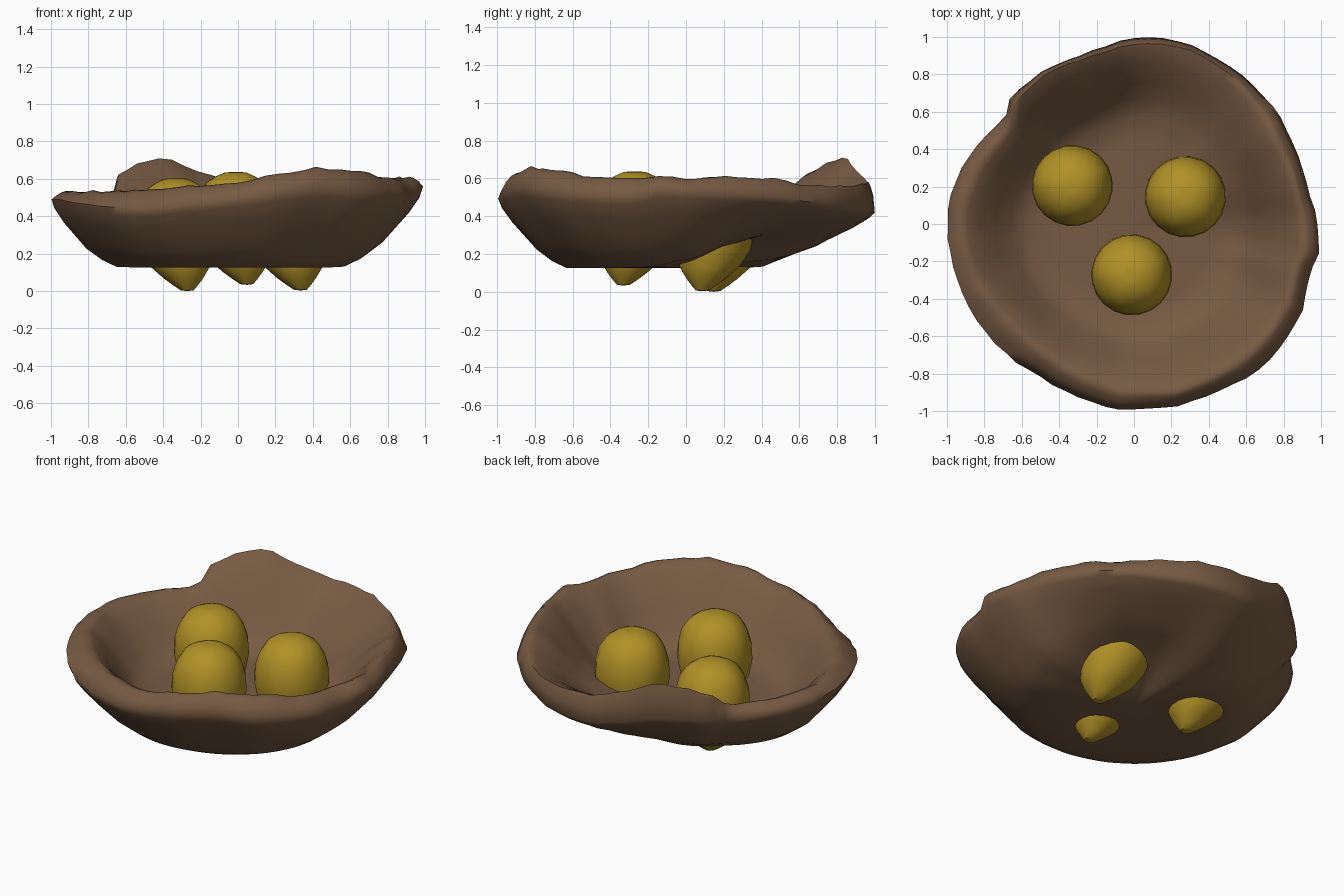
import bpy, bmesh, math, random

if "Cube" in bpy.data.objects:
    bpy.data.objects.remove(bpy.data.objects["Cube"])
random.seed(4)

def material(name, color):
    m = bpy.data.materials.new(name)
    m.diffuse_color = (*color, 1)
    m.use_nodes = True
    m.node_tree.nodes["Principled BSDF"].inputs["Base Color"].default_value = m.diffuse_color
    return m

brown = material("bark brown", (0.185, 0.104, 0.056))
gold = material("golden yellow", (0.44, 0.285, 0.02))

def lookup(table, a):
    """Smooth periodic interpolation of (angle, values...) rows."""
    rows = table + [(table[0][0] + 360, *table[0][1:])]
    for p, q in zip(rows, rows[1:]):
        if p[0] <= a <= q[0]:
            t = (a - p[0]) / (q[0] - p[0])
            t = 0.5 * t + 0.5 * t * t * (3 - 2 * t)
            return [u + (v - u) * t for u, v in zip(p[1:], q[1:])]

def finish(name, bm, mat, angle):
    bmesh.ops.recalc_face_normals(bm, faces=bm.faces)
    me = bpy.data.meshes.new(name)
    bm.to_mesh(me)
    bm.free()
    ob = bpy.data.objects.new(name, me)
    bpy.context.collection.objects.link(ob)
    me.materials.append(mat)
    bpy.ops.object.select_all(action='DESELECT')
    bpy.context.view_layer.objects.active = ob
    ob.select_set(True)
    bpy.ops.object.shade_smooth_by_angle(angle=math.radians(angle))
    return ob

def skin(bm, first, rings, last):
    """Bridge closed rings of points and cap both ends with fans."""
    vs = [[bm.verts.new(p) for p in r] for r in rings]
    n = len(vs[0])
    a, b = bm.verts.new(first), bm.verts.new(last)
    for j in range(n):
        k = (j + 1) % n
        bm.faces.new((a, vs[0][j], vs[0][k]))
        bm.faces.new((b, vs[-1][k], vs[-1][j]))
        for r, s in zip(vs, vs[1:]):
            bm.faces.new((r[j], s[j], s[k], r[k]))

# Bowl rim: angle, outer radius, crest height, height of the outer edge, crest radius as a fraction
RIM = [(0, .985, .60, .54, .93), (15, .95, .61, .52, .93), (30, .96, .60, .50, .92),
       (45, .975, .56, .47, .94), (60, .99, .56, .44, .96), (75, 1.0, .57, .42, .97),
       (90, .99, .58, .42, .97), (105, .95, .65, .46, .97), (115, .945, .715, .50, .98),
       (125, .94, .69, .50, .98), (135, .94, .62, .48, .97), (141, .89, .53, .46, .95),
       (150, .93, .53, .47, .92), (165, .98, .53, .48, .92), (180, 1.0, .53, .49, .93),
       (195, 1.0, .53, .49, .90), (210, .99, .535, .47, .87), (225, .975, .54, .45, .86),
       (240, .965, .55, .44, .87), (255, .975, .56, .47, .89), (270, .99, .58, .50, .91),
       (285, 1.0, .63, .54, .92), (297, 1.0, .66, .56, .92), (315, 1.02, .64, .54, .91),
       (330, 1.02, .60, .52, .91), (345, .97, .60, .51, .92), (350, 1.0, .61, .56, .93)]
# Bowl base edge: angle, radius, height (pushed up at the back right)
BASE = [(0, .60, .17), (25, .52, .25), (45, .48, .28), (70, .45, .26), (95, .45, .17),
        (130, .50, .13), (180, .65, .13), (225, .63, .125), (270, .63, .125),
        (315, .62, .125), (340, .60, .13)]
# Outer wall: fraction out from base to edge, fraction up
OUTER = [(.0, .0), (.22, .10), (.45, .27), (.80, .66), (.95, .87), (1.0, 1.0)]
# Inner wall: fraction from floor edge to crest, fraction up
INNER = [(.9, .95), (.72, .79), (.48, .50), (.26, .22), (.0, .0)]

def build_bowl():
    n = 80
    rings = [[] for _ in range(4 + len(OUTER) + 3 + len(INNER))]
    for j in range(n):
        a = 360 * j / n
        t = math.radians(a)
        R, H, E, c = lookup(RIM, a)
        rb, zb = lookup(BASE, a)
        R += random.uniform(-.005, .005)
        H += random.uniform(-.006, .006)
        pts = [(rb * f, .127 + (zb - .127) * f) for f in (.35, .7)]
        for f, h in OUTER:
            pts.append((rb + (R - rb) * f, zb + (E - zb) * h))
        # rounded lip
        pts += [(R * (.6 + .4 * c + .004), E + (H - E) * .55),
                (R * (.3 + .7 * c), E + (H - E) * .87), (R * c, H)]
        # inner wall down to the floor
        ri, zi = .57 * R, max(zb + .07, .225)
        for f, h in INNER:
            pts.append((ri + (R * c - ri) * f, zi + (H - zi) * h))
        pts += [(ri * f, .215 + (zi - .215) * f) for f in (.75, .38)]
        for i, (r, z) in enumerate(pts):
            if 3 < i < 14:                               # soft hand-shaped dents
                r += .007 * math.sin(5 * t + i * .5) * math.sin(3 * t + 1)
            rings[i].append((r * math.cos(t), r * math.sin(t), z))
    bm = bmesh.new()
    skin(bm, (0, 0, .127), rings, (0, 0, .215))
    finish("nest_bowl", bm, brown, 65)

build_bowl()

# Egg section: radius, height, from the pointed tip to the rounded crown
EGG = [(.035, .004), (.065, .03), (.105, .068), (.16, .13), (.198, .22), (.217, .32),
       (.212, .41), (.188, .49), (.15, .55), (.105, .58), (.06, .600), (.03, .603)]

def build_egg(name, x, y, z, turn):
    n = 20
    rings = []
    for r, h in EGG:
        lean = max(0, (.2 - h) / .2)                     # tip bends to one side
        ring = []
        for j in range(n):
            t = math.tau * j / n + turn
            ridge = 1 + (.03 if j % 4 == 0 else -.006) * (h > .45 or h < .1)
            ring.append((x + .06 * lean + r * ridge * math.cos(t),
                         y - .06 * lean + r * ridge * math.sin(t), z + h))
        rings.append(ring)
    bm = bmesh.new()
    skin(bm, (x + .06, y - .06, z), rings, (x, y, z + .603))
    finish(name, bm, gold, 35)

build_egg("egg_left", -.33, .205, 0, .5)
build_egg("egg_right", .275, .145, .003, .5)
build_egg("egg_front", -.012, -.272, .033, .5)
